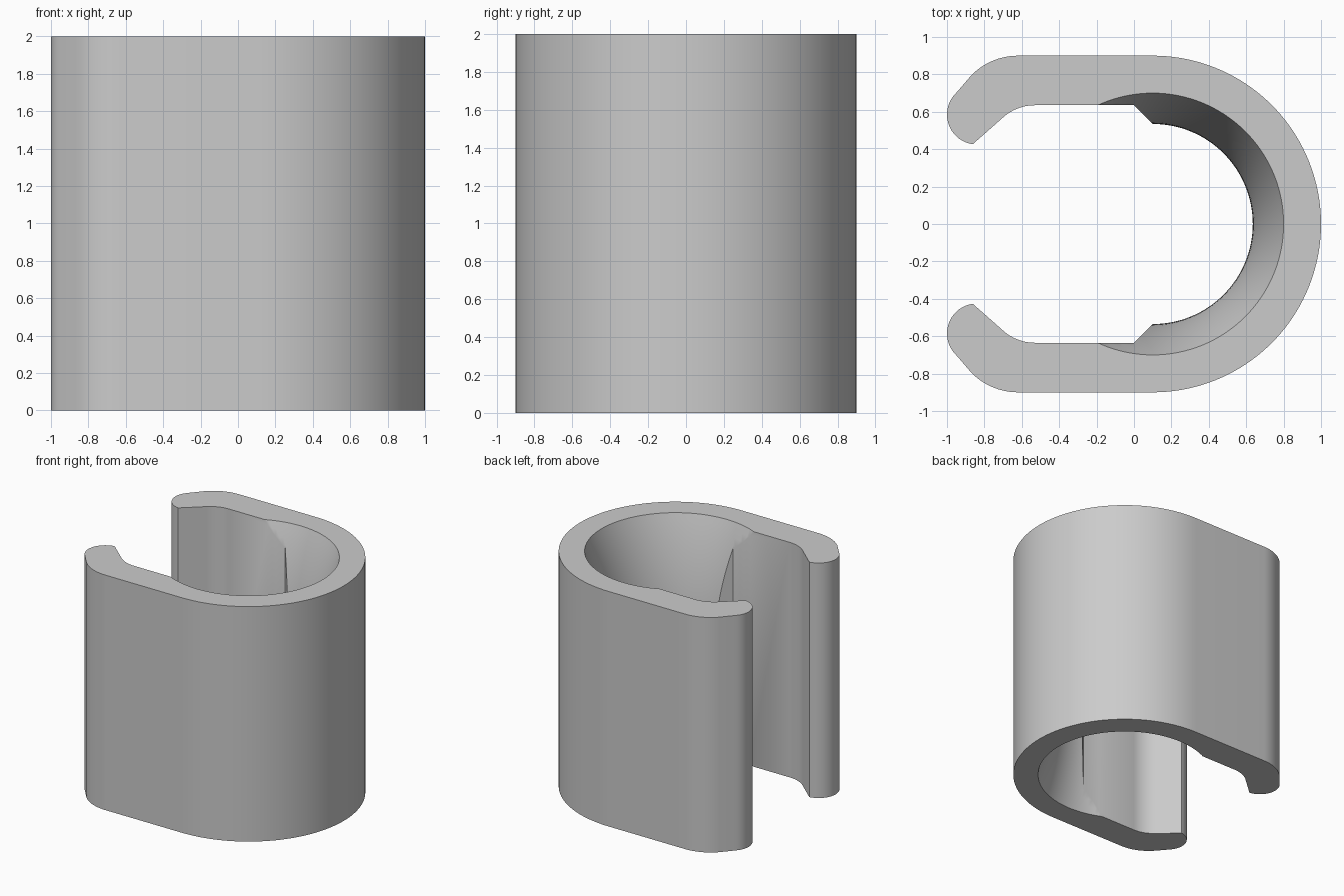
import bpy, bmesh
from math import cos, sin, pi, radians, sqrt

cube = bpy.data.objects.get("Cube")
if cube:
    bpy.data.objects.remove(cube, do_unlink=True)

HEIGHT = 2.0
BORE_X = 0.1        # axis of the round end
THROAT = 0.535      # bore radius at mid height
MOUTH = 0.7         # bore radius at both ends


def arc(cx, cy, r, start, end, steps):
    angles = [radians(start + (end - start) * i / steps) for i in range(steps + 1)]
    return [(cx + r * cos(a), cy + r * sin(a)) for a in angles]


def make_object(name, bm):
    bmesh.ops.recalc_face_normals(bm, faces=bm.faces)
    mesh = bpy.data.meshes.new(name)
    bm.to_mesh(mesh)
    bm.free()
    obj = bpy.data.objects.new(name, mesh)
    bpy.context.collection.objects.link(obj)
    return obj


# Half outline: round end, straight arm, hooked tip, inner wall, bore step
half = arc(BORE_X, 0, 0.9, 0, 90, 40)
half += arc(-0.62, 0.55, 0.35, 90, 135, 10)
half += arc(-0.84, 0.585, 0.16, 135, 262, 18)
half += arc(-0.53, 0.38, 0.255, 135, 90, 10)
half += [(0, 0.635), (0.13, 0.505)]
half += arc(BORE_X, 0, 0.45, 85, 0, 24)
outline = half + [(x, -y) for x, y in reversed(half[1:-1])]

# Clip body extruded from the mirrored outline
bm = bmesh.new()
base = bm.faces.new([bm.verts.new((x, y, 0)) for x, y in outline])
top = bmesh.ops.extrude_face_region(bm, geom=[base])
verts = [g for g in top["geom"] if isinstance(g, bmesh.types.BMVert)]
bmesh.ops.translate(bm, verts=verts, vec=(0, 0, HEIGHT))
clip = make_object("clip_body", bm)

# Hourglass cutter: a shallow arc spun around the bore axis
sag = MOUTH - THROAT
curve_r = (1 + sag * sag) / (2 * sag)
rings, segments = 36, 128
bm = bmesh.new()
loops = []
for i in range(rings + 1):
    h = -1.06 + 2.12 * i / rings
    r = THROAT + curve_r - sqrt(curve_r ** 2 - h * h)
    loops.append([bm.verts.new((BORE_X + r * cos(2 * pi * k / segments),
                                r * sin(2 * pi * k / segments), 1 + h))
                  for k in range(segments)])
for low, high in zip(loops, loops[1:]):
    for k in range(segments):
        n = (k + 1) % segments
        bm.faces.new((low[k], low[n], high[n], high[k]))
bm.faces.new(loops[0])
bm.faces.new(loops[-1])
cutter = make_object("bore_cutter", bm)

# Carve the flared bore
cut = clip.modifiers.new("flared_bore", 'BOOLEAN')
cut.operation = 'DIFFERENCE'
cut.solver = 'EXACT'
cut.object = cutter
bpy.context.view_layer.objects.active = clip
clip.select_set(True)
bpy.ops.object.modifier_apply(modifier=cut.name)
bpy.data.objects.remove(cutter, do_unlink=True)

# Plain grey finish, smooth curves with crisp edges
grey = bpy.data.materials.new("plain_grey")
grey.use_nodes = True
colour = (0.6, 0.6, 0.6, 1)
grey.diffuse_color = colour
grey.node_tree.nodes["Principled BSDF"].inputs["Base Color"].default_value = colour
clip.data.materials.clear()
clip.data.materials.append(grey)
bpy.ops.object.shade_smooth_by_angle(angle=radians(30))
